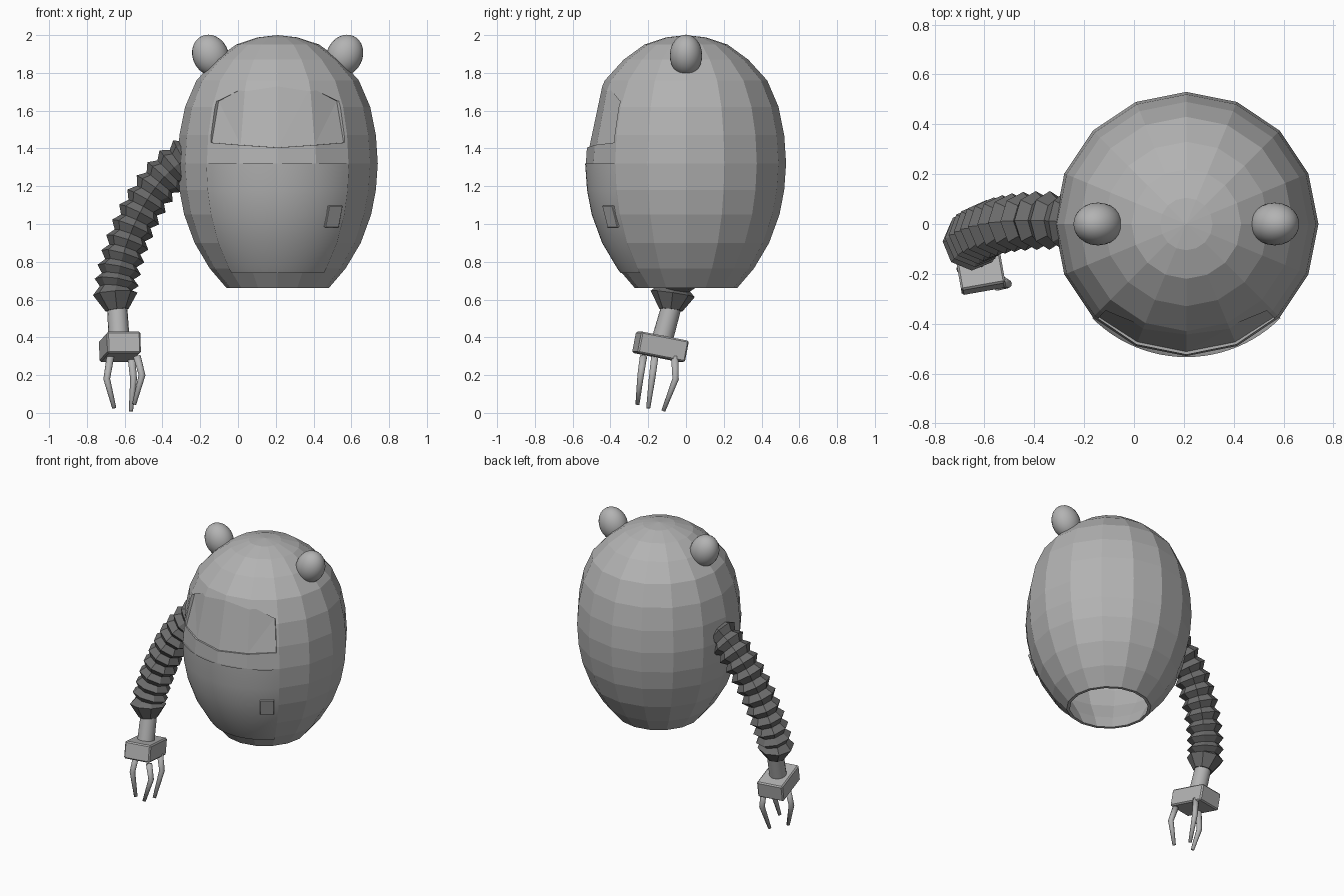
import bpy, bmesh
from math import sin, cos, pi, radians
from mathutils import Vector, Matrix
from mathutils.geometry import interpolate_bezier

cube = bpy.data.objects.get("Cube")
if cube:
    bpy.data.objects.remove(cube)

CX = 0.21        # body axis
SIDES = 16


def material(name, value):
    m = bpy.data.materials.new(name)
    m.use_nodes = True
    col = (value, value, value, 1)
    m.diffuse_color = col
    m.node_tree.nodes["Principled BSDF"].inputs["Base Color"].default_value = col
    return m


shell_grey = material("shell grey", 0.45)
rubber_grey = material("dark rubber grey", 0.15)


def make(name, bm, mat, smooth=False):
    bmesh.ops.recalc_face_normals(bm, faces=bm.faces)
    me = bpy.data.meshes.new(name)
    bm.to_mesh(me)
    bm.free()
    me.materials.append(mat)
    for p in me.polygons:
        p.use_smooth = smooth
    ob = bpy.data.objects.new(name, me)
    bpy.context.collection.objects.link(ob)
    return ob


def around(r, angle, z):
    """Point around the body axis; angle 0 is the front."""
    return Vector((CX + r * sin(angle), -r * cos(angle), z))


def skin(bm, rows, close_rows=False, close_cols=False):
    """Quads between rows of vertices."""
    n, m = len(rows), len(rows[0])
    for i in range(n if close_rows else n - 1):
        a, b = rows[i], rows[(i + 1) % n]
        for j in range(m if close_cols else m - 1):
            k = (j + 1) % m
            bm.faces.new((a[j], a[k], b[k], b[j]))


def tube(name, path, radii, sides, mat, smooth=False):
    path = [Vector(p) for p in path]
    bm = bmesh.new()
    rows = []
    for i, p in enumerate(path):
        t = (path[min(i + 1, len(path) - 1)] - path[max(i - 1, 0)]).normalized()
        u = t.cross(Vector((0, 1, 0))).normalized()
        v = t.cross(u)
        rows.append([bm.verts.new(p + radii[i] * (u * cos(a) + v * sin(a)))
                     for a in (2 * pi * k / sides for k in range(sides))])
    skin(bm, rows, close_cols=True)
    bm.faces.new(rows[0])
    bm.faces.new(rows[-1])
    return make(name, bm, mat, smooth)


def block(name, size, matrix, mat, bevel):
    bm = bmesh.new()
    bmesh.ops.create_cube(bm, size=1)
    bmesh.ops.scale(bm, vec=size, verts=bm.verts)
    bmesh.ops.bevel(bm, geom=bm.edges[:], offset=bevel, segments=1, affect='EDGES')
    bm.transform(matrix)
    return make(name, bm, mat)


# Egg-shaped body shell, open underneath
profile = [(.27, .66), (.36, .765), (.44, .9), (.495, 1.05), (.52, 1.18), (.53, 1.32),
           (.52, 1.47), (.49, 1.62), (.43, 1.76), (.33, 1.87), (.22, 1.95), (.105, 1.988)]
bm = bmesh.new()
angles = [2 * pi * k / SIDES for k in range(SIDES)]
outer = [[bm.verts.new(around(r, a, z)) for a in angles] for r, z in profile]
inner = [[bm.verts.new(around(max(r - (.02 if i == 0 else .06), .03), a, z - .05 * i / 11))
          for a in angles] for i, (r, z) in enumerate(profile)]
skin(bm, inner[::-1] + outer, close_cols=True)
for ring, z in ((outer[-1], 2.0), (inner[-1], 1.94)):
    tip = bm.verts.new((CX, 0, z))
    for j in range(SIDES):
        bm.faces.new((ring[j], ring[(j + 1) % SIDES], tip))
body = make("body_shell", bm, shell_grey)

# Recessed face panel, cut with a tapering block
bm = bmesh.new()
rows = []
for deg, r_top, z_top in ((-43, .458, 1.65), (-22.5, .45, 1.725), (0, .44, 1.745),
                          (22.5, .45, 1.725), (43, .458, 1.65)):
    a = radians(deg)
    z_low = 1.405 + .0006 * abs(deg)
    rows.append([bm.verts.new(around(r, a, z)) for r, z in
                 ((.512, z_low), (r_top, z_top), (.75, z_top), (.75, z_low))])
skin(bm, rows, close_cols=True)
bm.faces.new(rows[0])
bm.faces.new(rows[-1])
bmesh.ops.triangulate(bm, faces=bm.faces)
cutter = make("face_panel_cutter", bm, shell_grey)
cutter.hide_render = True
cutter.hide_viewport = True
cutter.display_type = 'WIRE'
cut = body.modifiers.new("face_panel", 'BOOLEAN')
cut.object = cutter
cut.operation = 'DIFFERENCE'
cut.solver = 'EXACT'

# Smooth belly panel
bm = bmesh.new()
belly = [(.342, .74)] + profile[1:6]
rows = [[bm.verts.new(around(r + .004, radians(45 * k / 12), z)) for k in range(-12, 13)]
        for r, z in belly]
skin(bm, rows)
panel = make("belly_panel", bm, shell_grey, smooth=True)

# Small hatch on the belly
spot = around(.494, radians(36.5), 1.04)
turn = Matrix.Rotation(radians(36.5), 4, 'Z') @ Matrix.Rotation(radians(17), 4, 'X')
block("belly_hatch", (.09, .016, .12), Matrix.Translation(spot) @ turn, shell_grey, .003)

# Rounded ears
for name, side in (("left_ear", 1), ("right_ear", -1)):
    bm = bmesh.new()
    bmesh.ops.create_uvsphere(bm, u_segments=24, v_segments=16, radius=1)
    bmesh.ops.scale(bm, vec=(.095, .086, .112), verts=bm.verts)
    bm.transform(Matrix.Translation((CX + side * .355, 0, 1.893))
                 @ Matrix.Rotation(radians(side * 25), 4, 'Y'))
    make(name, bm, shell_grey, smooth=True)

# Bellows arm
path = interpolate_bezier(Vector((-.25, .01, 1.36)), Vector((-.49, .03, 1.24)),
                          Vector((-.63, -.02, .85)), Vector((-.65, -.07, .63)), 24)
radii = [.118 if i % 2 else .086 for i in range(24)]
tube("bellows_arm", list(path) + [Vector((-.64, -.08, .545))], radii + [.062], 8, rubber_grey)

# Wrist and palm
wrist = tube("wrist", [(-.64, -.075, .57), (-.63, -.125, .39)], [.053, .056], 16, shell_grey, True)
palm_turn = Matrix.Rotation(radians(10), 4, 'Z') @ Matrix.Rotation(radians(-11), 4, 'X')
block("palm", (.18, .26, .115),
      Matrix.Translation((-.625, -.135, .35)) @ palm_turn, shell_grey, .008)

# Three bent claw fingers
fingers = {
    "outer_finger": [(-.675, -.165, .30), (-.695, -.18, .18), (-.655, -.20, .025)],
    "back_finger": [(-.565, -.06, .30), (-.553, -.055, .18), (-.567, -.12, .01)],
    "front_finger": [(-.535, -.225, .30), (-.508, -.24, .20), (-.55, -.257, .045)],
}
for name, pts in fingers.items():
    tube(name, pts, [.02, .018, .011], 10, shell_grey, True)

for ob in bpy.context.view_layer.objects:
    ob.select_set(False)
wrist.select_set(True)
bpy.context.view_layer.objects.active = wrist
bpy.ops.object.shade_smooth_by_angle()
